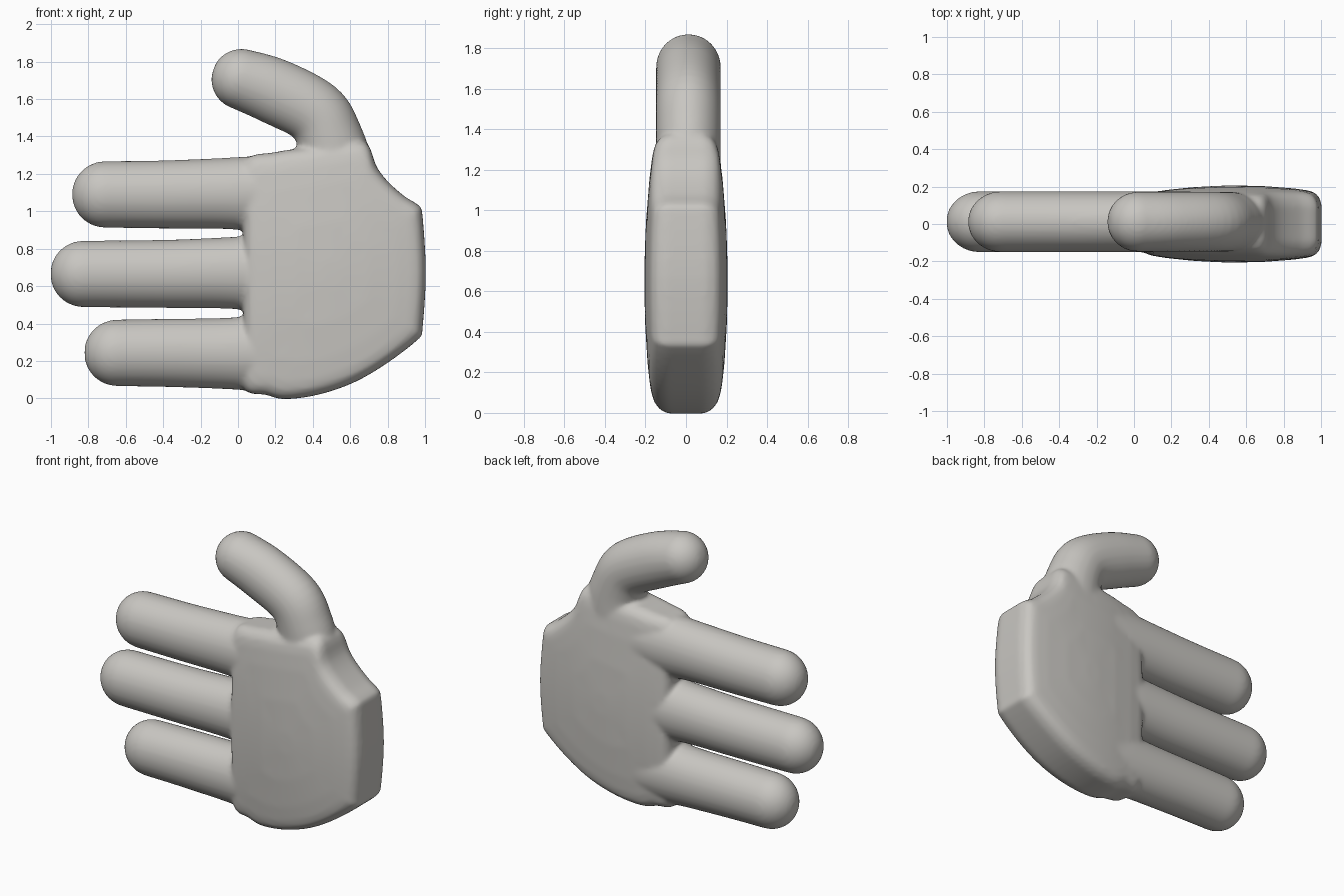
import bpy, bmesh, math
from mathutils import Vector

cube = bpy.data.objects.get("Cube")
if cube:
    bpy.data.objects.remove(cube, do_unlink=True)

mat = bpy.data.materials.new("warm_grey")
mat.use_nodes = True
GREY = (0.58, 0.565, 0.535, 1)
mat.diffuse_color = GREY
mat.node_tree.nodes["Principled BSDF"].inputs["Base Color"].default_value = GREY

SIDES = 40
MID_Y = 0.012
bm = bmesh.new()


def spline(pts, steps, closed=False):
    """Catmull-Rom curve through the points."""
    pts = [Vector(p) for p in pts]
    n = len(pts)
    pick = (lambda i: pts[i % n]) if closed else (lambda i: pts[max(0, min(n - 1, i))])
    out = []
    for i in range(n if closed else n - 1):
        a, b, c, d = (pick(i + k) for k in (-1, 0, 1, 2))
        for s in range(steps):
            t = s / steps
            out.append(b + (c - a) * (t / 2) + (2 * a - 5 * b + 4 * c - d) * (t * t / 2)
                       + (3 * b - a - 3 * c + d) * (t ** 3 / 2))
    return out if closed else out + [pts[-1]]


def loft(rings):
    """Closed skin through rings of coordinates."""
    rings = [[bm.verts.new(co) for co in ring] for ring in rings]
    n = len(rings[0])
    faces = [bm.faces.new(rings[0]), bm.faces.new(rings[-1][::-1])]
    for a, b in zip(rings, rings[1:]):
        for i in range(n):
            j = (i + 1) % n
            faces.append(bm.faces.new((a[i], b[i], b[j], a[j])))
    bmesh.ops.recalc_face_normals(bm, faces=faces)


def digit(path, depth):
    """Elliptical tube along (x, z, radius) points, with a domed first end."""
    pts = spline(path, 6)
    sections = []
    start = pts[0]
    d = (pts[1] - pts[0]).xy.normalized()
    for k in range(1, 11):
        a = math.pi / 2 * (1 - k / 10) * 0.97
        c = start.xy - d * start.z * math.sin(a)
        sections.append((c, d, start.z * math.cos(a), depth * math.cos(a)))
    for i in range(1, len(pts)):
        d = (pts[min(i + 1, len(pts) - 1)] - pts[i - 1]).xy.normalized()
        sections.append((pts[i].xy, d, pts[i].z, depth))
    rings = []
    for c, d, r, w in sections:
        ring = []
        for k in range(SIDES):
            a = math.tau * k / SIDES
            u = r * math.cos(a)
            ring.append((c.x - d.y * u, MID_Y + w * math.sin(a), c.y + d.x * u))
        rings.append(ring)
    loft(rings)


# Palm: outline in x, z, domed towards front and back
outline = spline([
    (0.03, 0.06), (0.03, 0.35), (0.03, 0.65), (0.03, 0.95), (0.03, 1.26),
    (0.2, 1.315), (0.33, 1.335), (0.52, 1.36), (0.68, 1.37), (0.74, 1.24),
    (0.8, 1.16), (0.89, 1.08), (0.968, 1.03), (0.986, 0.98), (1.004, 0.67),
    (0.986, 0.37), (0.968, 0.32), (0.8, 0.19), (0.62, 0.085), (0.43, 0.02),
    (0.25, -0.004), (0.15, 0.02)], 4, closed=True)
centre = Vector((0.5, 0.66))


def half_depth(p):
    return 0.206 - 0.17 * (p.x - 0.55) ** 2 - 0.1 * (p.y - 0.65) ** 2


# Each layer is an outline scale and a share of the full depth
layers = [(0.1, 1), (0.4, 1), (0.7, 1), (0.86, 0.99), (0.93, 0.95), (0.975, 0.82), (1, 0.58)]
palm = []
for side, order in ((-1, layers), (1, layers[::-1])):
    for scale, share in order:
        ring = []
        for p in outline:
            q = centre + (p - centre) * scale
            ring.append((q.x, side * share * half_depth(q), q.y))
        palm.append(ring)
loft(palm)

# Three fingers: tip x, height, height at the base
for tip, z, base_z in ((-0.89, 1.09, 1.095), (-1.006, 0.665, 0.67), (-0.825, 0.243, 0.24)):
    digit([(tip + 0.18, z, 0.178), (-0.4, z, 0.182), (-0.1, base_z, 0.189),
           (0.1, base_z, 0.2), (0.3, base_z, 0.2)], 0.163)

# Curled thumb
digit([(0.02, 1.706, 0.163), (0.195, 1.642, 0.176), (0.41, 1.53, 0.175),
       (0.487, 1.4, 0.178), (0.515, 1.25, 0.205), (0.52, 1.05, 0.23)], 0.16)

# Fuse the parts into one soft skin
mesh = bpy.data.meshes.new("hand")
bm.to_mesh(mesh)
bm.free()
mesh.materials.append(mat)
hand = bpy.data.objects.new("hand", mesh)
bpy.context.collection.objects.link(hand)
fuse = hand.modifiers.new("fuse", 'REMESH')
fuse.mode = 'VOXEL'
fuse.voxel_size = 0.013
fuse.use_smooth_shade = True
soften = hand.modifiers.new("soften", 'SMOOTH')
soften.factor = 0.5
soften.iterations = 10
for poly in mesh.polygons:
    poly.use_smooth = True
